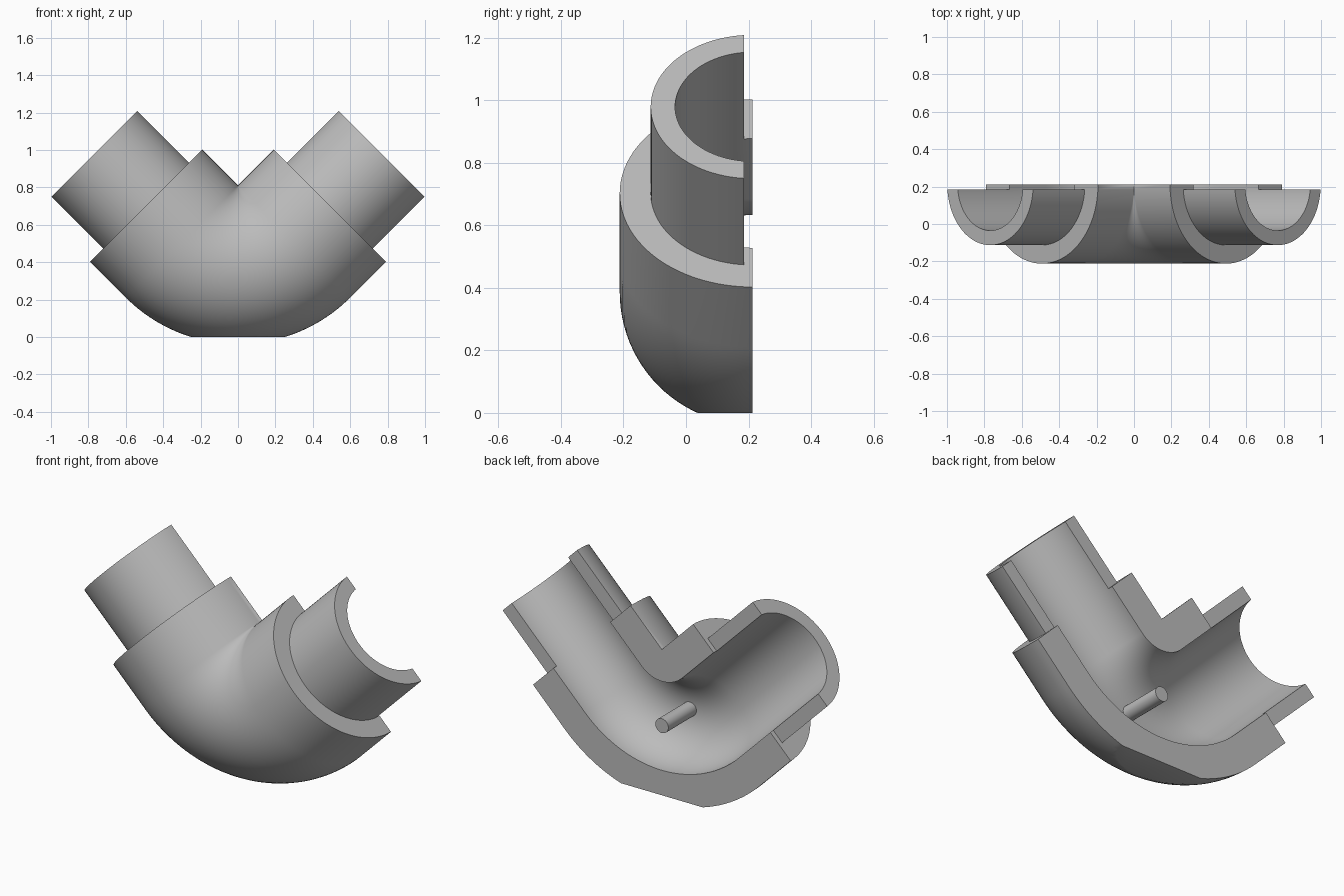
import bpy, bmesh
from math import pi, sin, cos
from mathutils import Vector

cube = bpy.data.objects.get("Cube")
if cube:
    bpy.data.objects.remove(cube)

mat = bpy.data.materials.new("plain grey")
mat.use_nodes = True
grey = (0.5, 0.5, 0.5, 1)
mat.diffuse_color = grey
mat.node_tree.nodes["Principled BSDF"].inputs["Base Color"].default_value = grey

BACK = 0.212                        # plane of the lengthwise split
OUTER, PIPE, BORE = 0.424, 0.325, 0.247
BEND_Z, BEND_R = 0.81, 0.424        # centre and radius of the elbow bend
COLLAR_END, PIPE_END = 0.272, 0.663 # distances past the bend along each arm
SEGS, BEND_STEPS = 48, 48


def station(angle, along=0):
    """Path point and outward direction in the XZ plane, angle from straight down."""
    out = Vector((sin(angle), 0, -cos(angle)))
    tangent = Vector((cos(angle), 0, sin(angle)))
    return Vector((0, BACK, BEND_Z)) + out * BEND_R + tangent * along, out


def cut(bm, co, normal):
    """Trim away the side the normal points to, and cap the opening."""
    geom = bm.verts[:] + bm.edges[:] + bm.faces[:]
    bmesh.ops.bisect_plane(bm, geom=geom, dist=1e-5, plane_co=co, plane_no=normal, clear_outer=True)
    bmesh.ops.holes_fill(bm, edges=[e for e in bm.edges if e.is_boundary], sides=0)


def finish(name, bm):
    bmesh.ops.recalc_face_normals(bm, faces=bm.faces[:])
    mesh = bpy.data.meshes.new(name)
    bm.to_mesh(mesh)
    bm.free()
    mesh.materials.append(mat)
    ob = bpy.data.objects.new(name, mesh)
    bpy.context.collection.objects.link(ob)
    bpy.ops.object.select_all(action='DESELECT')
    ob.select_set(True)
    bpy.context.view_layer.objects.active = ob
    bpy.ops.object.shade_smooth_by_angle(angle=pi / 6)


def sweep_half_tube(stations, radius):
    """Sweep a half ring, open towards the back, through the stations."""
    bm = bmesh.new()
    angles = [pi * i / SEGS for i in range(SEGS + 1)]
    section = [(radius, a) for a in angles] + [(BORE, a) for a in reversed(angles)]
    rings = [[bm.verts.new(c + out * r * cos(a) - Vector((0, r * sin(a), 0)))
              for r, a in section] for c, out in stations]
    n = len(section)
    for r0, r1 in zip(rings, rings[1:]):
        for i in range(n):
            j = (i + 1) % n
            bm.faces.new((r0[i], r0[j], r1[j], r1[i]))
    # end faces as strips between the outer and inner arcs
    for ring in (rings[0], rings[-1]):
        for i in range(SEGS):
            bm.faces.new((ring[i], ring[i + 1], ring[n - 2 - i], ring[n - 1 - i]))
    bmesh.ops.remove_doubles(bm, verts=bm.verts[:], dist=1e-5)
    return bm


# elbow body with a flat base
bend = [station(-pi / 4 + pi / 2 * i / BEND_STEPS) for i in range(BEND_STEPS + 1)]
body = sweep_half_tube([station(-pi / 4, -COLLAR_END)] + bend + [station(pi / 4, COLLAR_END)], OUTER)
cut(body, (0, 0, 0), (0, 0, -1))
finish("elbow_body", body)

# thinner pipe ends, trimmed just short of the split plane
for side, name in ((1, "left_pipe_end"), (-1, "right_pipe_end")):
    arm = [station(side * pi / 4, side * d) for d in (COLLAR_END, PIPE_END)]
    pipe = sweep_half_tube(arm, PIPE)
    cut(pipe, (0, 0.185, 0), (0, 1, 0))
    finish(name, pipe)

# pin standing in the middle of the bend
pin = bmesh.new()
bmesh.ops.create_cone(pin, cap_ends=True, segments=32, radius1=0.04, radius2=0.04, depth=0.27)
for v in pin.verts:
    x, y, z = v.co
    v.co = (x, BACK - 0.135 + z, BEND_Z - BEND_R + y)
finish("centre_pin", pin)
